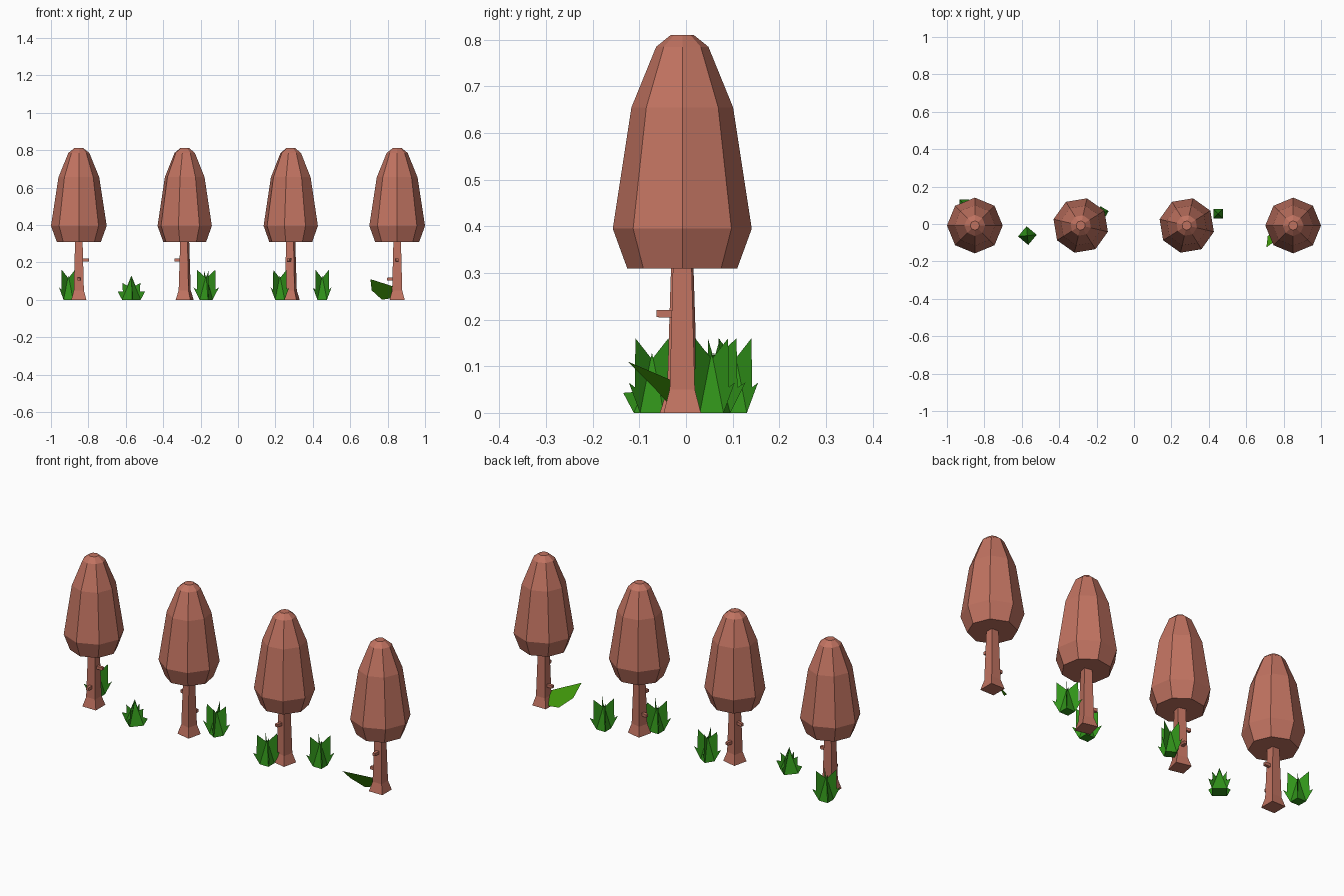
import bpy, math
from mathutils import Matrix, Vector

if "Cube" in bpy.data.objects:
    bpy.data.objects.remove(bpy.data.objects["Cube"])


def material(name, rgb):
    m = bpy.data.materials.new(name)
    m.diffuse_color = (*rgb, 1)
    m.use_nodes = True
    m.node_tree.nodes["Principled BSDF"].inputs["Base Color"].default_value = m.diffuse_color
    return m


bark = material("bark", (0.53, 0.17, 0.118))
green = material("grass_green", (0.03, 0.29, 0.01))
leaf_green = material("leaf_green", (0.05, 0.31, 0.003))


def add(name, verts, faces, mat, matrix=Matrix()):
    me = bpy.data.meshes.new(name)
    me.from_pydata([matrix @ Vector(v) for v in verts], [], faces)
    me.materials.append(mat)
    me.update()
    ob = bpy.data.objects.new(name, me)
    bpy.context.collection.objects.link(ob)
    return ob


def lathe(profile, n, phase=0.0):
    """Stack of n-sided rings (radius, height), capped at both ends."""
    verts, faces = [], []
    for r, z in profile:
        for i in range(n):
            a = phase + 2 * math.pi * i / n
            verts.append((r * math.cos(a), r * math.sin(a), z))
    for k in range(len(profile) - 1):
        for i in range(n):
            j = (i + 1) % n
            faces.append((k * n + i, k * n + j, (k + 1) * n + j, (k + 1) * n + i))
    faces.append(tuple(reversed(range(n))))
    faces.append(tuple(range((len(profile) - 1) * n, len(profile) * n)))
    return verts, faces


def rot_z(deg):
    return Matrix.Rotation(math.radians(deg), 4, 'Z')


# Trees: eight-sided crown, square trunk, two branch stubs, each turned differently
CROWN = [(0.118, 0.31), (0.149, 0.395), (0.109, 0.655), (0.056, 0.785), (0.025, 0.81)]
Q = math.sqrt(2)
TRUNK = [(0.04 * Q, 0), (0.027 * Q, 0.05), (0.02 * Q, 0.315)]
STUB = [(0.008 * Q, 0.015), (0.008 * Q, 0.05), (0.007 * Q, 0.055)]
for n, (x, turn) in enumerate([(-0.851, 0), (-0.285, 167), (0.282, -103), (0.851, -90)], 1):
    base = Matrix.Translation((x, -0.008, 0)) @ rot_z(turn)
    add(f"crown_{n}", *lathe(CROWN, 8), bark, base)
    add(f"trunk_{n}", *lathe(TRUNK, 4, math.pi / 4), bark, base)
    for label, z, angle in (("upper", 0.213, 0), ("lower", 0.11, -90)):
        m = base @ Matrix.Translation((0, 0, z)) @ rot_z(angle) @ Matrix.Rotation(math.pi / 2, 4, 'Y')
        add(f"{label}_branch_{n}", *lathe(STUB, 4, math.pi / 4), bark, m)

# Grass tufts: a pyramid core crossed by two upright spiky sheets
TALL = [(0.036, 0), (0.07, 0.065), (0.052, 0.055), (0.05, 0.16)]
SHORT = [(0.05, 0), (0.073, 0.043), (0.046, 0.045), (0.048, 0.09), (0.022, 0.075)]


def tuft(name, x, y, turn, half, centre, core):
    base = Matrix.Translation((x, y, 0)) @ rot_z(turn)
    r = half[0][0]
    corners = [(r, 0, 0), (0, r, 0), (-r, 0, 0), (0, -r, 0), (0, 0, core)]
    add(name + "_core", corners, [(0, 1, 4), (1, 2, 4), (2, 3, 4), (3, 0, 4), (3, 2, 1, 0)], green, base)
    for k in range(2):
        outline = [(u, 0, z) for u, z in half] + [(0, 0, centre)]
        outline += [(-u, 0, z) for u, z in reversed(half)]
        add(f"{name}_blades_{k + 1}", outline, [tuple(range(len(outline)))], green, base @ rot_z(90 * k))


for n, (x, y, turn) in enumerate([(-0.907, 0.105, 45), (-0.17, 0.06, 15), (0.224, -0.073, 45), (0.45, 0.055, 45)], 1):
    tuft(f"tall_tuft_{n}", x, y, turn, TALL, 0.115, 0.13)
tuft("short_tuft", -0.57, -0.062, 5, SHORT, 0.13, 0.12)

# Single leaning leaf against the last trunk
add("leaning_leaf", [(0.708, -0.125, 0.11), (0.715, -0.065, 0.05), (0.77, -0.02, 0.0),
                     (0.83, 0.015, 0.01), (0.85, -0.02, 0.065)], [(0, 1, 2, 3, 4)], leaf_green)
